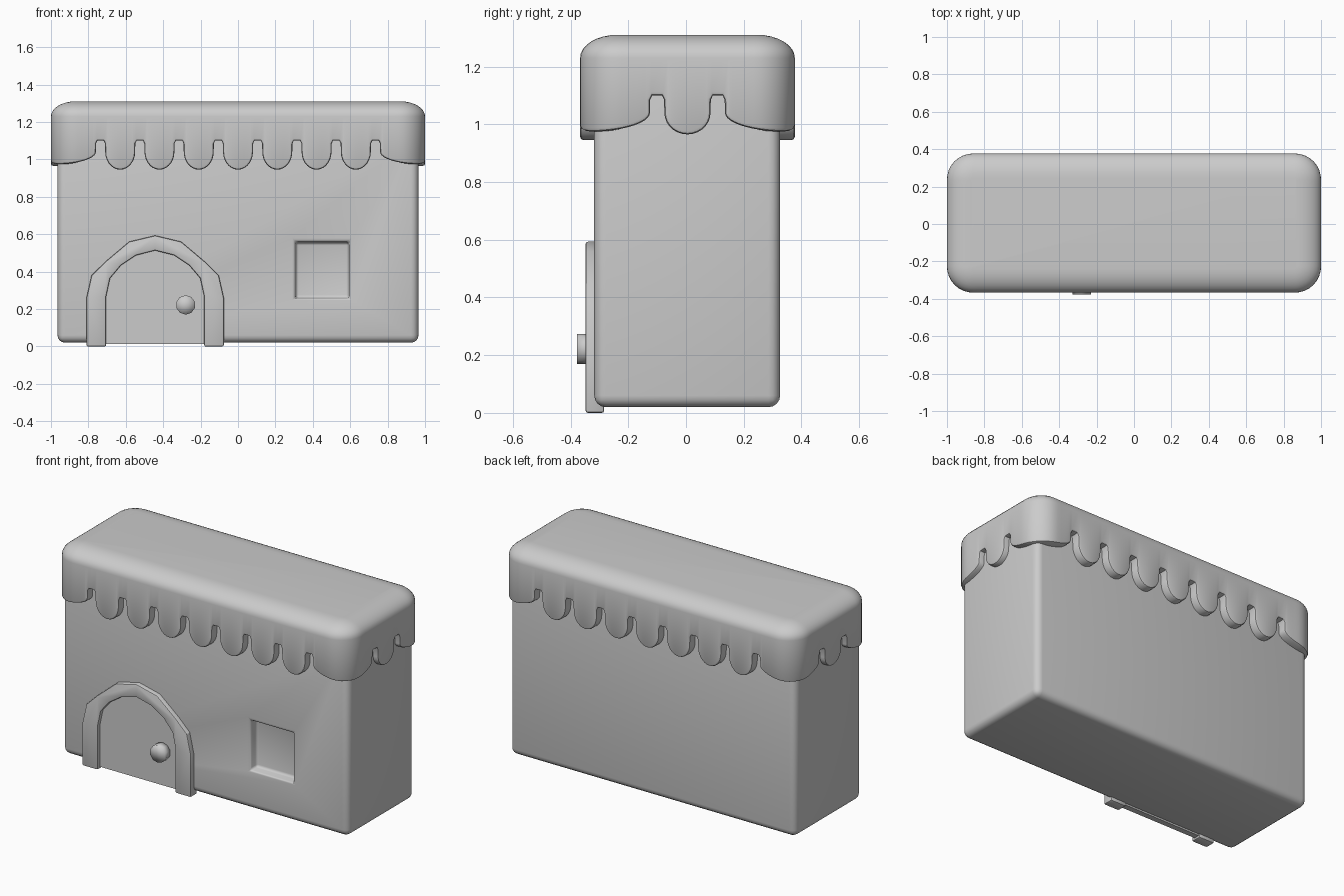
import bpy, bmesh, math
from mathutils import Vector

if "Cube" in bpy.data.objects:
    bpy.data.objects.remove(bpy.data.objects["Cube"])

YC = 0.005                       # y centre of the walls and roof


def finish(bm, name, angle=40):
    bmesh.ops.recalc_face_normals(bm, faces=bm.faces)
    me = bpy.data.meshes.new(name)
    bm.to_mesh(me)
    bm.free()
    ob = bpy.data.objects.new(name, me)
    bpy.context.collection.objects.link(ob)
    bpy.ops.object.select_all(action='DESELECT')
    ob.select_set(True)
    bpy.context.view_layer.objects.active = ob
    return ob


def apply_bevel(ob, width, segments):
    m = ob.modifiers.new("bevel", 'BEVEL')
    m.width, m.segments = width, segments
    m.limit_method, m.angle_limit = 'ANGLE', math.radians(40)
    bpy.ops.object.modifier_apply(modifier=m.name)


def prism(name, outline, y0, y1):
    """Extrude an (x, z) outline from y0 to y1."""
    bm = bmesh.new()
    f = bm.faces.new([bm.verts.new((x, y0, z)) for x, z in outline])
    r = bmesh.ops.extrude_face_region(bm, geom=[f])
    moved = [v for v in r['geom'] if isinstance(v, bmesh.types.BMVert)]
    bmesh.ops.translate(bm, verts=moved, vec=(0, y1 - y0, 0))
    return finish(bm, name)


def rect(x0, x1, z0, z1):
    return [(x0, z0), (x1, z0), (x1, z1), (x0, z1)]


# Window cutter, narrowing inward
cutter = prism("window_cutter", rect(0.30, 0.60, 0.25, 0.565), YC - 0.36, YC - 0.265)
for v in cutter.data.vertices:
    if v.co.y > -0.3:
        v.co.x = 0.45 + (v.co.x - 0.45) * 0.93
        v.co.z = 0.4075 + (v.co.z - 0.4075) * 0.93
cutter.hide_render = True

# Walls with window recess
walls = prism("walls", rect(-0.965, 0.965, 0.02, 1.15), YC - 0.323, YC + 0.321)
apply_bevel(walls, 0.04, 4)
cut = walls.modifiers.new("window", 'BOOLEAN')
cut.object, cut.operation, cut.solver = cutter, 'DIFFERENCE', 'EXACT'
bpy.ops.object.modifier_apply(modifier=cut.name)
apply_bevel(walls, 0.014, 3)
bpy.ops.object.shade_smooth_by_angle(angle=math.radians(40))
bpy.data.objects.remove(cutter)

# Roof plan: rounded rectangle measured by the distance s along its edge
R, HX, HY = 0.14, 0.86, 0.232
LENS = [2 * HX, 2 * HY, 2 * HX, 2 * HY]
ARC = R * math.pi / 2
TOTAL = sum(LENS) + 4 * ARC
CORNERS = [(-HX, -HY), (HX, -HY), (HX, HY), (-HX, HY)]


def plan_point(s, depth, z):
    s %= TOTAL
    for k, length in enumerate(LENS):
        a = -math.pi / 2 + k * math.pi / 2
        if s <= length:
            c = Vector(CORNERS[k]).lerp(Vector(CORNERS[(k + 1) % 4]), s / length)
            break
        s -= length
        if s <= ARC:
            c, a = Vector(CORNERS[(k + 1) % 4]), a + s / R
            break
        s -= ARC
    return (c.x + (R - depth) * math.cos(a), YC + c.y + (R - depth) * math.sin(a), z)


# Scalloped lower edge as (s, z): round lobes between narrow notches
notches, start = [], 0
for k, length in enumerate(LENS):
    offs = [-0.735 + 0.21 * i for i in range(8)] if k % 2 == 0 else [-0.105, 0.105]
    notches += [(start + length / 2 + o, k) for o in offs]
    start += length + ARC
edge = []
for i, (s0, k0) in enumerate(notches):
    s1, k1 = notches[(i + 1) % len(notches)]
    if s1 < s0:
        s1 += TOTAL
    a, b = s0 + 0.025, s1 - 0.025
    low = 0.975 if k0 != k1 else (0.945 if k0 % 2 == 0 else 0.965)
    n = 14 if k0 == k1 else 22
    for j in range(n + 1):
        t = math.pi * j / n
        edge.append(((a + b) / 2 - (b - a) / 2 * math.cos(t), 1.04 - (1.04 - low) * math.sin(t)))
    edge += [(b + 0.001, 1.085), (b + 0.008, 1.10), (b + 0.042, 1.10), (b + 0.049, 1.085)]


def shifted(d):
    """The lower edge moved by d into the roof."""
    out, n = [], len(edge)
    for i, (s, z) in enumerate(edge):
        p, q = edge[i - 1], edge[(i + 1) % n]
        ds = (q[0] - p[0]) % TOTAL
        t = Vector((ds, q[1] - p[1])).normalized()
        out.append((s - t.y * d, z + t.x * d))
    return out


# Roof: rings from the hidden inside, round the lip, up the wall and over the top
LIP = 0.012
outer = shifted(LIP)
rings = [[plan_point(s, 0.07, 1.2) for s, z in edge]]
for depth, d in [(0.07, 0), (LIP, 0), (LIP * 0.3, LIP * 0.3), (0, LIP)]:
    rings.append([plan_point(s, depth, z) for s, z in shifted(d)])
for j in range(9):
    t = math.pi / 2 * j / 8
    rings.append([plan_point(s, 0.13 * (1 - math.cos(t)), 1.23 + 0.08 * math.sin(t)) for s, z in outer])
bm = bmesh.new()
rows = [[bm.verts.new(p) for p in ring] for ring in rings]
for lo, hi in zip(rows, rows[1:]):
    for i in range(len(lo)):
        bm.faces.new((lo[i - 1], lo[i], hi[i], hi[i - 1]))
bm.faces.new(rows[0])
bm.faces.new(rows[-1])
finish(bm, "scalloped_roof")
bpy.ops.object.shade_smooth_by_angle(angle=math.radians(40))

# Arched door frame and door panel, from half outlines about the door centre
DX = -0.443
outer_half = [(0.367, 0), (0.367, 0.26), (0.34, 0.38), (0.267, 0.452), (0.139, 0.56)]
inner_half = [(0.262, 0), (0.262, 0.267), (0.241, 0.364), (0.183, 0.433), (0.102, 0.487)]


def arch(half, top):
    return [(DX - x, z) for x, z in half] + [(DX, top)] + [(DX + x, z) for x, z in half[::-1]]


frame = prism("door_frame", arch(outer_half, 0.593) + arch(inner_half, 0.513)[::-1], -0.348, -0.284)
apply_bevel(frame, 0.008, 2)
bpy.ops.object.shade_smooth_by_angle(angle=math.radians(25))
panel = [(x, max(z, 0.012)) for x, z in arch(inner_half, 0.52)]
prism("door_panel", panel, -0.325, -0.29)

# Door knob: short smooth-shaded cylinder
bpy.ops.mesh.primitive_cylinder_add(vertices=10, radius=0.052, depth=0.06, end_fill_type='TRIFAN',
                                    location=(-0.28, -0.347, 0.222), rotation=(math.pi / 2, 0, 0))
bpy.context.object.name = "door_knob"
bpy.ops.object.shade_smooth()
